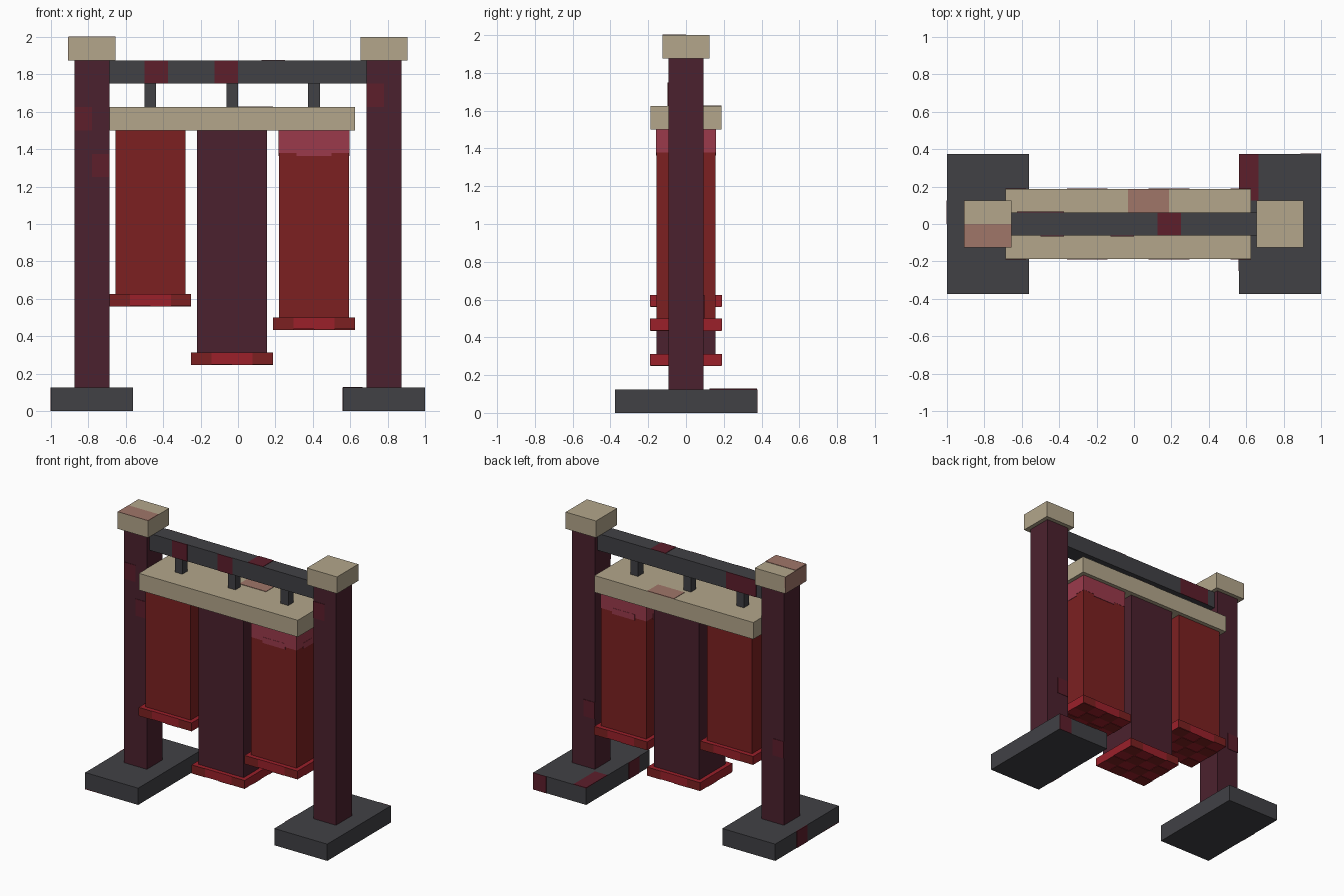
import bpy
import bmesh

UNIT = 1 / 32  # the whole model sits on this block grid
SKIN = 0.003   # how far painted patches stand proud

cube = bpy.data.objects.get("Cube")
if cube:
    bpy.data.objects.remove(cube, do_unlink=True)


def linear(value):
    value /= 255
    return value / 12.92 if value <= 0.04045 else ((value + 0.055) / 1.055) ** 2.4


def material(name, red, green, blue):
    colour = (linear(red), linear(green), linear(blue), 1)
    mat = bpy.data.materials.new(name)
    mat.use_nodes = True
    mat.diffuse_color = colour
    shader = next(n for n in mat.node_tree.nodes if n.type == "BSDF_PRINCIPLED")
    shader.inputs["Base Color"].default_value = colour
    shader.inputs["Roughness"].default_value = 0.9
    return mat


cream = material("cream_stone", 179, 166, 139)
stained_cream = material("stained_cream", 160, 118, 105)
slate = material("dark_slate", 65, 65, 69)
stain = material("dark_red_stain", 93, 30, 43)
maroon = material("maroon_wood", 75, 33, 46)
red = material("deep_red", 124, 32, 33)
bright = material("bright_red", 155, 32, 42)
pink = material("dusty_pink", 155, 58, 75)


def box(name, x, y, z, mat, grow=0.0):
    """Box from grid spans along each axis, optionally grown outward."""
    spans = [(lo * UNIT - grow, hi * UNIT + grow) for lo, hi in (x, y, z)]
    bm = bmesh.new()
    bmesh.ops.create_cube(bm, size=1)
    for vert in bm.verts:
        for axis, (lo, hi) in enumerate(spans):
            vert.co[axis] = hi if vert.co[axis] > 0 else lo
    mesh = bpy.data.meshes.new(name)
    bm.to_mesh(mesh)
    bm.free()
    mesh.materials.append(mat)
    obj = bpy.data.objects.new(name, mesh)
    bpy.context.collection.objects.link(obj)
    return obj


def patch(name, axis, at, u, v, mat):
    """Thin painted plate on the plane axis = at; u, v span the other axes."""
    half = SKIN / UNIT
    spans = [u, v]
    spans.insert("xyz".index(axis), (at - half, at + half))
    return box(name, *spans, mat)


def both(half):
    return (-half, half)


# Two posts with feet and caps
for side, sign in (("left", 1), ("right", -1)):
    def span(lo, hi):
        return tuple(sorted((lo * sign, hi * sign)))
    box(side + "_foot", span(18, 32), both(12), (0, 4), slate)
    box(side + "_post", span(22, 28), both(3), (4, 60), maroon)
    box(side + "_cap", span(21, 29), both(4), (60, 64), cream)

# Cross beam and the hanging board below it
box("cross_beam", both(22), both(2), (56, 60), slate)
box("hanging_board", (-22, 20), both(6), (48, 52), cream)
for x in (-16, -2, 12):
    box("board_hanger", (x, x + 2), both(1), (52, 56), slate)

# Three hanging drums with flared bottom rims
for place, x, bottom, mat in (("right", -21, 20, red),
                              ("middle", -7, 10, maroon),
                              ("left", 7, 16, red)):
    end = x + 12
    box(place + "_hanging_block", (x, end), both(5), (bottom, 48), mat)
    box(place + "_rim", (x - 1, end + 1), both(6), (bottom - 2, bottom), bright)
    height = (bottom - 2, bottom)
    for face in both(6):
        patch(place + "_rim_shade", "y", face, (x - 1, x + 2.5), height, red)
        patch(place + "_rim_shade", "y", face, (end - 2.5, end + 1), height, red)
    # Chequered underside
    for row in range(4):
        for column in range(row % 2, 4, 2):
            u, v = x - 1 + column * 3.5, -6 + row * 3
            patch(place + "_rim_underside", "z", bottom - 2,
                  (u, u + 3.5), (v, v + 3), red)

# Pink band around the top of the left block, dipping mid-face
box("pink_band", (7, 19), both(5), (44.2, 48), pink, grow=SKIN / 2)
for face in both(5):
    patch("pink_band_dip", "y", face, (10, 16), (43.6, 45), pink)
for face in (7, 19):
    patch("pink_band_dip", "x", face, both(2.5), (43.6, 45), pink)

# Stains on the beam
for x in (-16, -4):
    patch("beam_front_stain", "y", -2, (x, x + 4), (56, 60), stain)
patch("beam_back_stain", "y", 2, (-20, -12), (56, 60), stain)
patch("beam_top_stain", "z", 60, (4, 8), both(2), stain)

# Stains on the posts
for x, z in ((-28, 48), (-25, 40), (22, 52)):
    patch("post_front_stain", "y", -3, (x, x + 3), (z, z + 4), stain)
for x, z in ((22, 16), (-28, 20)):
    patch("post_back_stain", "y", 3, (x, x + 3), (z, z + 4), stain)

# Stains on the pale parts
patch("board_top_stain", "z", 52, (-1, 6), (2, 6), stained_cream)
patch("cap_top_stain", "z", 64, (-29, -21), (-4, 0), stained_cream)
patch("cap_side_stain", "x", -29, both(4), (60, 64), stained_cream)

# Stains on the feet
patch("foot_top_stain", "z", 4, (18, 21.3), (4, 12), stain)
patch("foot_back_stain", "y", 12, (28.5, 32), (0, 4), stain)
patch("foot_inner_stain", "x", 18, (-8, -4), (0, 4), stain)
patch("foot_outer_stain", "x", -32, (0, 4), (0, 4), stain)
for x, y, size in ((24, -6, 4), (-32, -12, 6)):
    patch("foot_underside_stain", "z", 0.1, (x, x + size), (y, y + size), stain)
